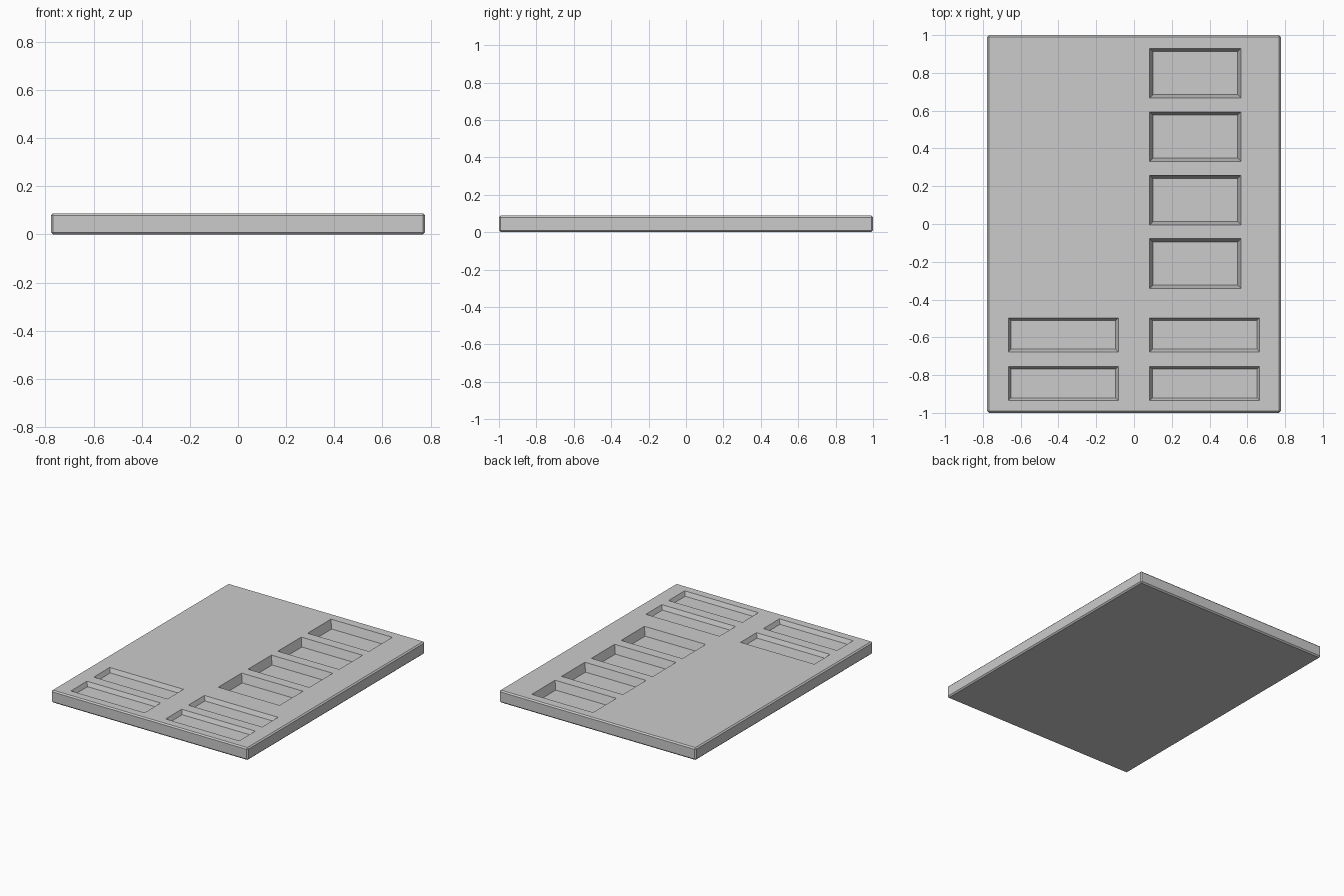
import bpy
import bmesh

if "Cube" in bpy.data.objects:
    bpy.data.objects.remove(bpy.data.objects["Cube"])

HALF_W, HALF_L, TOP = 0.777, 1.0, 0.088

# Slab with a narrow chamfer all round
bpy.ops.mesh.primitive_cube_add(size=1, location=(0, 0, TOP / 2))
door = bpy.context.object
door.name = "door_panel"
door.scale = (2 * HALF_W, 2 * HALF_L, TOP)
bpy.ops.object.transform_apply(location=True, rotation=False, scale=True)
bevel = door.modifiers.new("edge_chamfer", 'BEVEL')
bevel.width, bevel.segments = 0.009, 1


def add_recess(bm, x0, x1, y0, y1, depth, inset):
    """Tapered pocket: given opening at the top face, inset floor below it."""
    lift = 0.02
    grow = inset * lift / depth
    rings = []
    for z, d in ((TOP - depth, inset), (TOP + lift, -grow)):
        rings.append([bm.verts.new((x, y, z)) for x, y in (
            (x0 + d, y0 + d), (x1 - d, y0 + d), (x1 - d, y1 - d), (x0 + d, y1 - d))])
    low, high = rings
    bm.faces.new(low[::-1])
    bm.faces.new(high)
    for i in range(4):
        j = (i + 1) % 4
        bm.faces.new((low[i], low[j], high[j], high[i]))


bm = bmesh.new()
# Column of four deep window openings
windows = [(0.083, 0.567, 0.667 - 0.336 * i, 0.93 - 0.336 * i) for i in range(4)]
for w in windows:
    add_recess(bm, *w, 0.06, 0.018)
# Two mirrored rows of shallow panels
for y0, y1 in ((-0.677, -0.497), (-0.935, -0.754)):
    for x0, x1 in ((-0.665, -0.083), (0.083, 0.665)):
        add_recess(bm, x0, x1, y0, y1, 0.03, 0.014)
mesh = bpy.data.meshes.new("recess_cutter")
bm.to_mesh(mesh)
bm.free()
cutter = bpy.data.objects.new("recess_cutter", mesh)
bpy.context.collection.objects.link(cutter)
cutter.hide_render = True
cutter.display_type = 'WIRE'

cut = door.modifiers.new("recesses", 'BOOLEAN')
cut.operation, cut.solver, cut.object = 'DIFFERENCE', 'EXACT', cutter

# Pale panes lying on the window floors
glass = bpy.data.materials.new("pane_grey")
glass.diffuse_color = (0.95, 0.95, 0.95, 1)
glass.use_nodes = True
glass.node_tree.nodes["Principled BSDF"].inputs["Base Color"].default_value = glass.diffuse_color
for i, (x0, x1, y0, y1) in enumerate(windows):
    bpy.ops.mesh.primitive_plane_add(
        size=1, location=((x0 + x1) / 2, (y0 + y1) / 2, TOP - 0.059))
    pane = bpy.context.object
    pane.name = f"window_pane_{i + 1}"
    pane.scale = (x1 - x0 - 0.036, y1 - y0 - 0.036, 1)
    pane.data.materials.append(glass)
